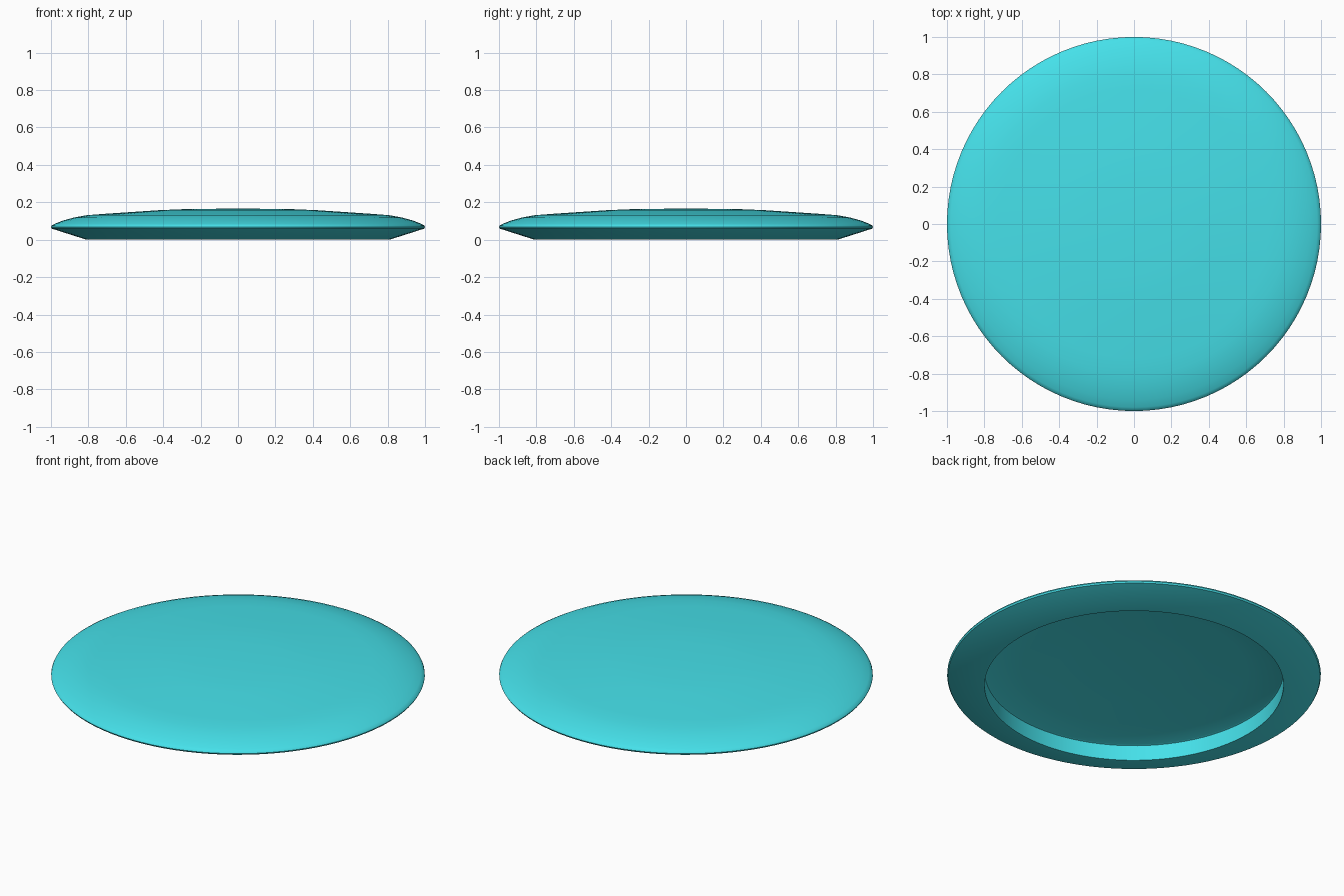
import bpy, bmesh, math
from mathutils import Vector

if "Cube" in bpy.data.objects:
    bpy.data.objects.remove(bpy.data.objects["Cube"])

# Half cross-section: domed top, rounded rim, sloped underside, hollow inside
profile = [(0, 0.166), (0.25, 0.165), (0.42, 0.158), (0.6, 0.146), (0.72, 0.138),
           (0.81, 0.131), (0.88, 0.118), (0.94, 0.101), (0.98, 0.085), (0.996, 0.076),
           (1.0, 0.068), (0.995, 0.059), (0.81, 0.0), (0.8, 0.0),
           (0.8, 0.09), (0.79, 0.094), (0.6, 0.106), (0.4, 0.118), (0.25, 0.124), (0, 0.125)]

bm = bmesh.new()
verts = [bm.verts.new((r, 0, z)) for r, z in profile]
edges = [bm.edges.new(pair) for pair in zip(verts, verts[1:])]
bmesh.ops.spin(bm, geom=verts + edges, cent=(0, 0, 0), axis=(0, 0, 1),
               angle=math.tau, steps=96, use_duplicate=False)
bmesh.ops.remove_doubles(bm, verts=bm.verts, dist=1e-4)
bmesh.ops.recalc_face_normals(bm, faces=bm.faces)
mesh = bpy.data.meshes.new("flying_disc")
bm.to_mesh(mesh)
bm.free()

# Throwing disc
disc = bpy.data.objects.new("flying_disc", mesh)
bpy.context.collection.objects.link(disc)
bpy.context.view_layer.objects.active = disc
disc.select_set(True)
bpy.ops.object.shade_smooth_by_angle(angle=math.radians(40))

# Turquoise plastic
mat = bpy.data.materials.new("turquoise_plastic")
mat.diffuse_color = (0.06, 0.75, 0.82, 1)
mat.use_nodes = True
mat.node_tree.nodes["Principled BSDF"].inputs["Base Color"].default_value = mat.diffuse_color
mesh.materials.append(mat)
